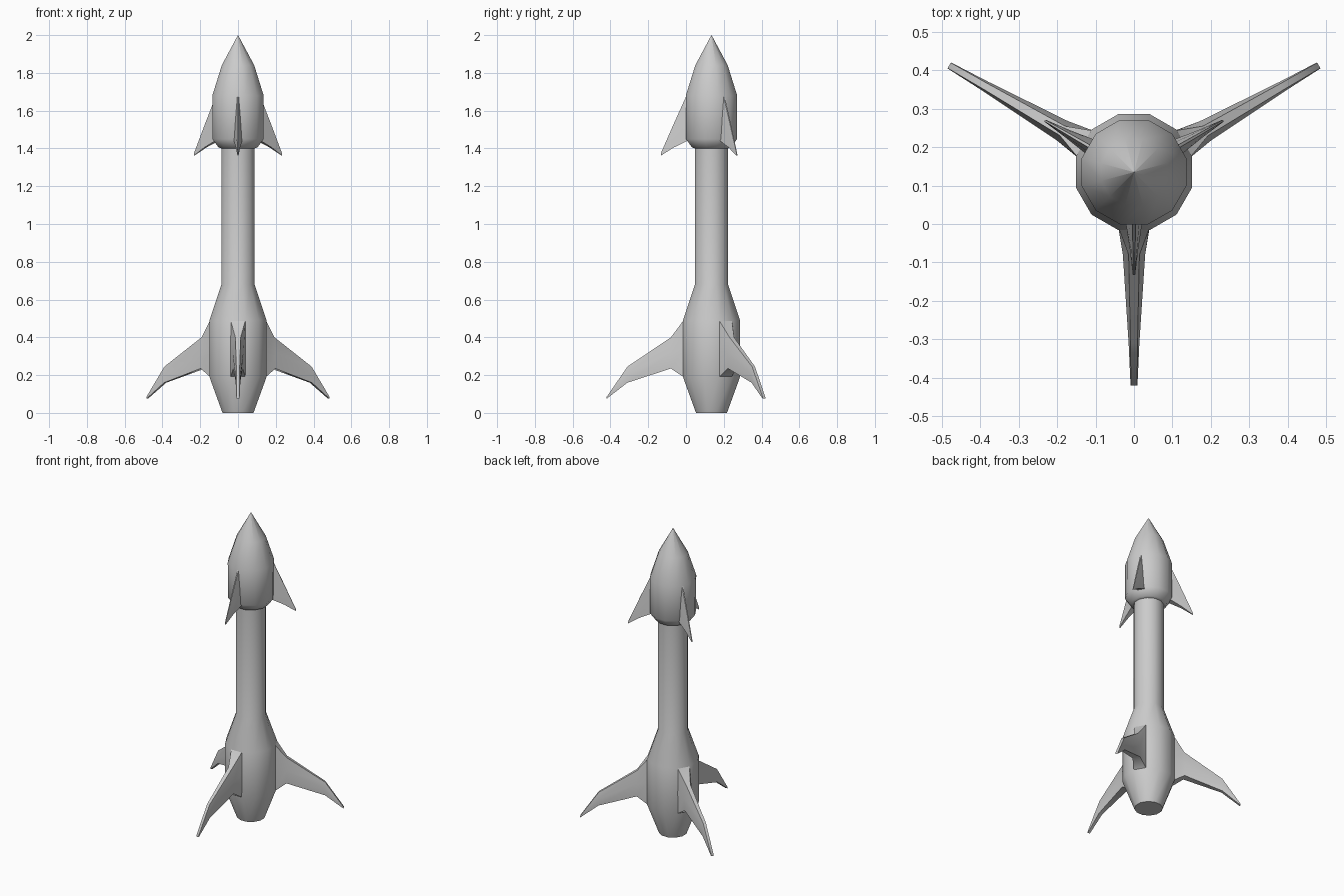
import bpy, bmesh
from math import radians, cos, sin, pi
from mathutils import Matrix

if "Cube" in bpy.data.objects:
    bpy.data.objects.remove(bpy.data.objects["Cube"])

CY = 0.135   # y of the rocket axis
SIDES = 12


def finish(name, bm, angle):
    bmesh.ops.recalc_face_normals(bm, faces=bm.faces)
    me = bpy.data.meshes.new(name)
    bm.to_mesh(me)
    bm.free()
    ob = bpy.data.objects.new(name, me)
    bpy.context.collection.objects.link(ob)
    bpy.ops.object.select_all(action='DESELECT')
    ob.select_set(True)
    bpy.context.view_layer.objects.active = ob
    bpy.ops.object.shade_smooth_by_angle(angle=radians(angle))
    return ob


def loft(bm, rings):
    """Skin equal-sized rings of points and cap both ends."""
    rows = [[bm.verts.new(p) for p in ring] for ring in rings]
    n = len(rows[0])
    for a, b in zip(rows, rows[1:]):
        for i in range(n):
            j = (i + 1) % n
            bm.faces.new((a[i], a[j], b[j], b[i]))
    bm.faces.new(rows[0])
    bm.faces.new(rows[-1])


# Body: twelve-sided turned profile (flat-to-axis distance, z)
profile = [(0.082, 0), (0.151, 0.19), (0.151, 0.49), (0.088, 0.68), (0.088, 1.40),
           (0.103, 1.405), (0.135, 1.45), (0.136, 1.68), (0.086, 1.84), (0.0005, 2.0)]
rings = []
for r, z in profile:
    R = r / cos(pi / SIDES)
    rings.append([(R * cos((k + 0.5) * 2 * pi / SIDES),
                   CY + R * sin((k + 0.5) * 2 * pi / SIDES), z) for k in range(SIDES)])
bm = bmesh.new()
loft(bm, rings)
finish("rocket_body", bm, 50)


def fin(name, sections, turn):
    """Sections: distance, top z, bottom z, top / middle / bottom half width."""
    bm = bmesh.new()
    loft(bm, [[(-t, -d, zt), (t, -d, zt), (m, -d, (zt + zb) / 2),
               (b, -d, zb), (-b, -d, zb), (-m, -d, (zt + zb) / 2)]
              for d, zt, zb, t, m, b in sections])
    bm.transform(Matrix.Translation((0, CY, 0)) @ Matrix.Rotation(turn, 4, 'Z'))
    finish(name, bm, 60)


leg = [(0.148, 0.49, 0.19, 0.039, 0.040, 0.039),
       (0.215, 0.40, 0.235, 0.014, 0.029, 0.024),
       (0.445, 0.245, 0.16, 0.009, 0.014, 0.012),
       (0.555, 0.085, 0.075, 0.008, 0.009, 0.008)]
nose_fin = [(0.128, 1.69, 1.44, 0.004, 0.014, 0.022),
            (0.200, 1.53, 1.405, 0.003, 0.008, 0.011),
            (0.268, 1.375, 1.362, 0.002, 0.003, 0.003)]

# Three landing legs and three nose fins around the axis
for i in range(3):
    fin(f"landing_leg_{i + 1}", leg, i * 2 * pi / 3)
    fin(f"nose_fin_{i + 1}", nose_fin, i * 2 * pi / 3)
